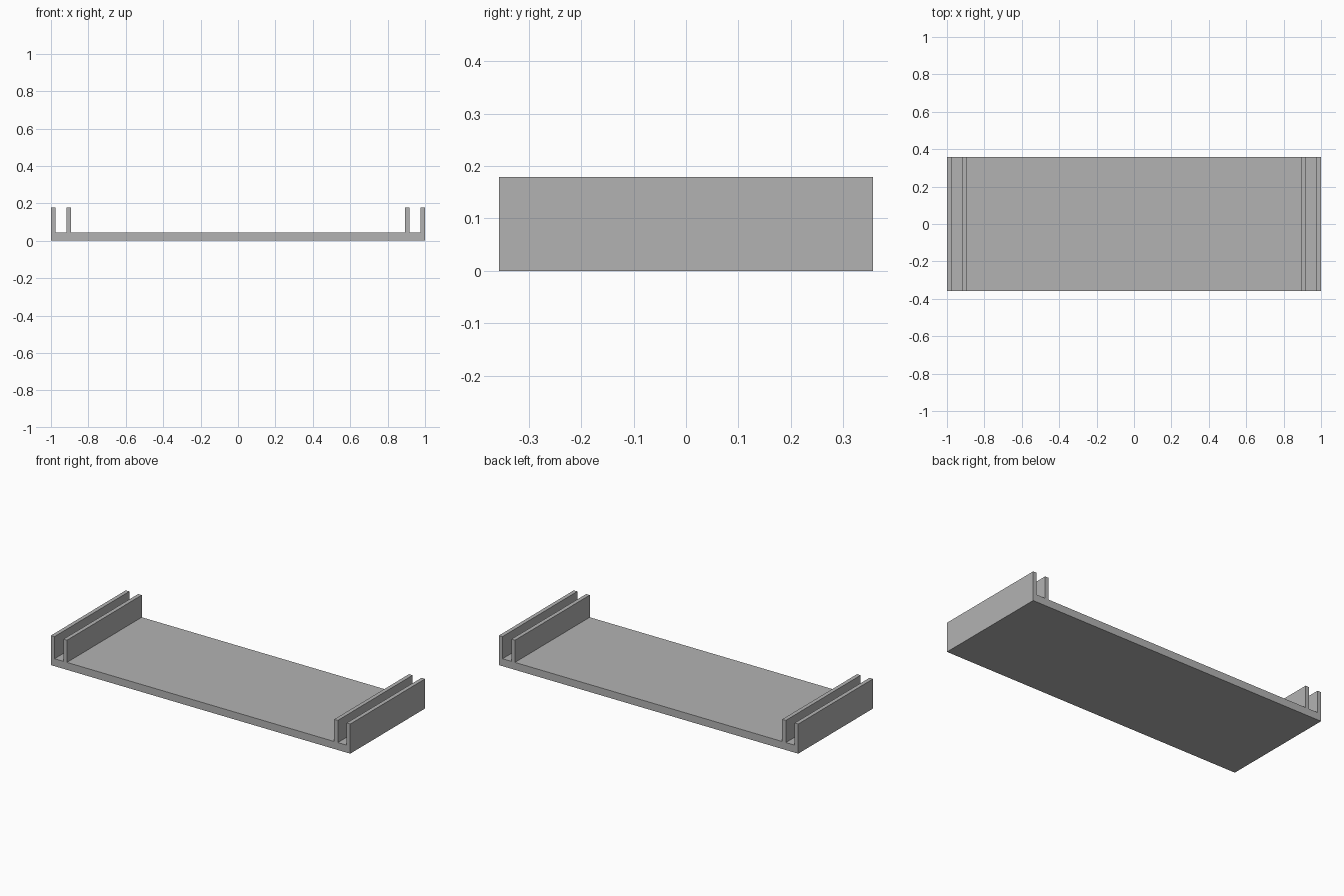
import bpy
import bmesh

if "Cube" in bpy.data.objects:
    bpy.data.objects.remove(bpy.data.objects["Cube"])

HALF_DEPTH = 0.357
BASE_TOP = 0.045
WALL_TOP = 0.179

# Single plain grey
grey = bpy.data.materials.new("plain_grey")
grey.use_nodes = True
colour = (0.45, 0.45, 0.45, 1)
grey.diffuse_color = colour
grey.node_tree.nodes["Principled BSDF"].inputs["Base Color"].default_value = colour

# Right half of the channel section: base, inner rail, slot, outer rail
half = [(0.893, BASE_TOP), (0.893, WALL_TOP), (0.917, WALL_TOP), (0.917, BASE_TOP),
        (0.976, BASE_TOP), (0.976, WALL_TOP), (1, WALL_TOP), (1, 0)]
profile = half + [(-x, z) for x, z in reversed(half)]

# Tray with a slotted rail pair along each end, extruded front to back
bm = bmesh.new()
section = bm.faces.new([bm.verts.new((x, -HALF_DEPTH, z)) for x, z in profile])
result = bmesh.ops.extrude_face_region(bm, geom=[section], use_keep_orig=True)
moved = [v for v in result["geom"] if isinstance(v, bmesh.types.BMVert)]
bmesh.ops.translate(bm, verts=moved, vec=(0, 2 * HALF_DEPTH, 0))
bmesh.ops.recalc_face_normals(bm, faces=bm.faces)

mesh = bpy.data.meshes.new("slotted_tray")
bm.to_mesh(mesh)
bm.free()
mesh.materials.append(grey)
tray = bpy.data.objects.new("slotted_tray", mesh)
bpy.context.collection.objects.link(tray)
